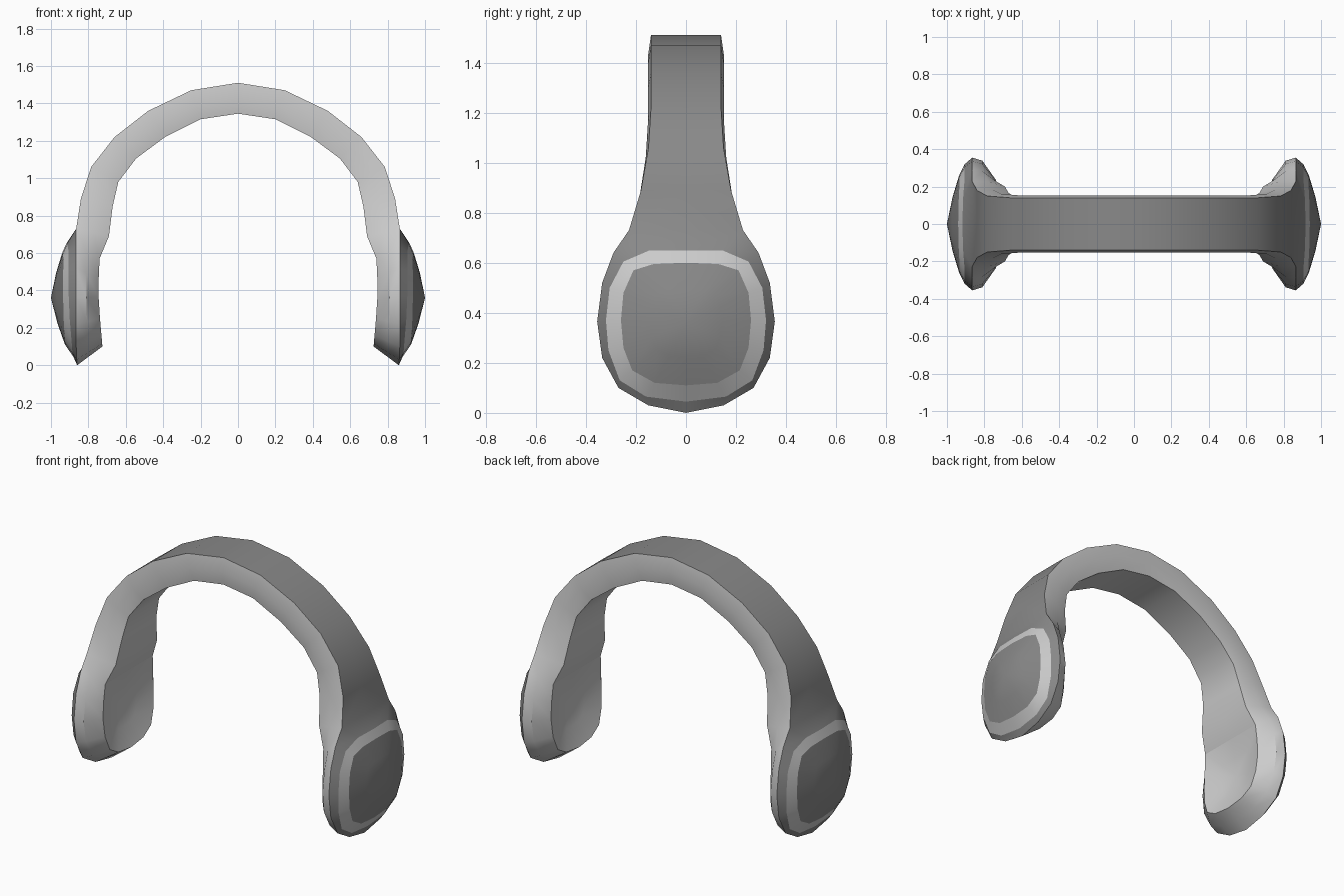
import bpy, bmesh
from mathutils import Vector

if "Cube" in bpy.data.objects:
    bpy.data.objects.remove(bpy.data.objects["Cube"])

dark = bpy.data.materials.new("dark_shell")
dark.diffuse_color = (0.25, 0.25, 0.25, 1)
dark.use_nodes = True
dark.node_tree.nodes["Principled BSDF"].inputs["Base Color"].default_value = dark.diffuse_color

# Band stations: outer x, z, half width, inner x, z, half width
BAND = [(0, 1.51, .14, 0, 1.345, .14), (.25, 1.47, .14, .2, 1.315, .14),
        (.48, 1.36, .14, .39, 1.22, .14), (.66, 1.22, .14, .545, 1.105, .14),
        (.785, 1.06, .15, .64, .98, .148), (.84, .89, .18, .67, .85, .165),
        (.865, .73, .228, .69, .69, .2)]
# Cup loops as half outlines, bottom to top: x, y, z
RIM = [(.86, 0, 0), (.862, .15, .03), (.865, .27, .10), (.865, .335, .22),
       (.865, .355, .365), (.865, .335, .52), (.865, .29, .64)]
INNER = [(.725, 0, .10), (.726, .12, .115), (.73, .20, .16), (.738, .235, .25),
         (.745, .245, .36), (.745, .24, .46), (.74, .23, .57)]
TRIM_OUT = [(.88, 0, .045), (.885, .16, .065), (.89, .265, .13), (.9, .31, .25),
            (.905, .32, .37), (.905, .305, .5), (.905, .25, .605), (.913, .145, .65), (.918, 0, .65)]
TRIM_IN = [(.925, 0, .11), (.925, .125, .12), (.928, .215, .17), (.933, .25, .26),
           (.935, .26, .37), (.935, .25, .48), (.933, .21, .57), (.937, .13, .595), (.94, 0, .6)]


def lerp(row, centre, t, bulge=0):
    return [Vector(p).lerp(Vector(centre), t) + Vector((bulge, 0, 0)) for p in row]


def part(name, grids, material=None):
    """Skin rows of points into one quarter, then mirror to all four quarters."""
    bm = bmesh.new()
    for rows in grids:
        vs = [[bm.verts.new(p) for p in r] for r in rows]
        for a, b in zip(vs, vs[1:]):
            for i in range(len(a) - 1):
                bm.faces.new((a[i], a[i + 1], b[i + 1], b[i]))
    bmesh.ops.remove_doubles(bm, verts=bm.verts, dist=1e-4)
    me = bpy.data.meshes.new(name)
    bm.to_mesh(me)
    bm.free()
    ob = bpy.data.objects.new(name, me)
    bpy.context.collection.objects.link(ob)
    if material:
        me.materials.append(material)
    bpy.context.view_layer.objects.active = ob
    ob.select_set(True)
    bpy.ops.object.shade_smooth_by_angle(angle=0.6)
    ob.select_set(False)
    m = ob.modifiers.new("mirror", 'MIRROR')
    m.use_axis = (True, True, False)
    return ob


outer = [(x, w, z) for x, z, w, *_ in BAND]
outer_mid = [(x, 0, z) for x, z, w, *_ in BAND]
inner = [(x, w, z) for *_, x, z, w in BAND]
inner_mid = [(x, 0, z) for *_, x, z, w in BAND]
crease = (.74, 0, .57)

# Side wall follows the band edge, then runs round the cup to its bottom
edge_out = outer + RIM[::-1]
edge_in = inner + INNER[::-1]
side_mid = []
for i, (a, b) in enumerate(zip(edge_out, edge_in)):
    p = (Vector(a) + Vector(b)) / 2
    if i < len(BAND):
        p.y += .012
    else:
        p = Vector(a).lerp(Vector(b), .45)
        p.y += (a[1] - b[1]) * .3
    side_mid.append(p)
part("side_wall", [[edge_out, side_mid, edge_in]])

# Dark outer band and cup shoulder
part("outer_shell", [[outer_mid, outer],
                     [RIM + [outer[-1], outer_mid[-1]], TRIM_OUT]], dark)

# Light trim ring and domed cup cap
part("cup_trim", [[TRIM_OUT, TRIM_IN]])
apex = (1.0, 0, .36)
part("cup_cap", [[TRIM_IN, lerp(TRIM_IN, apex, .45, .006), [apex] * 9]], dark)

# Inner band lining
part("band_lining", [[inner + [INNER[-1]], inner_mid + [crease]]])

# Dished ear pad
loop = [crease] + INNER[::-1]
hollow = (.79, 0, .34)
part("ear_pad", [[loop, lerp(loop, hollow, .5, .012), [hollow] * 8]])
